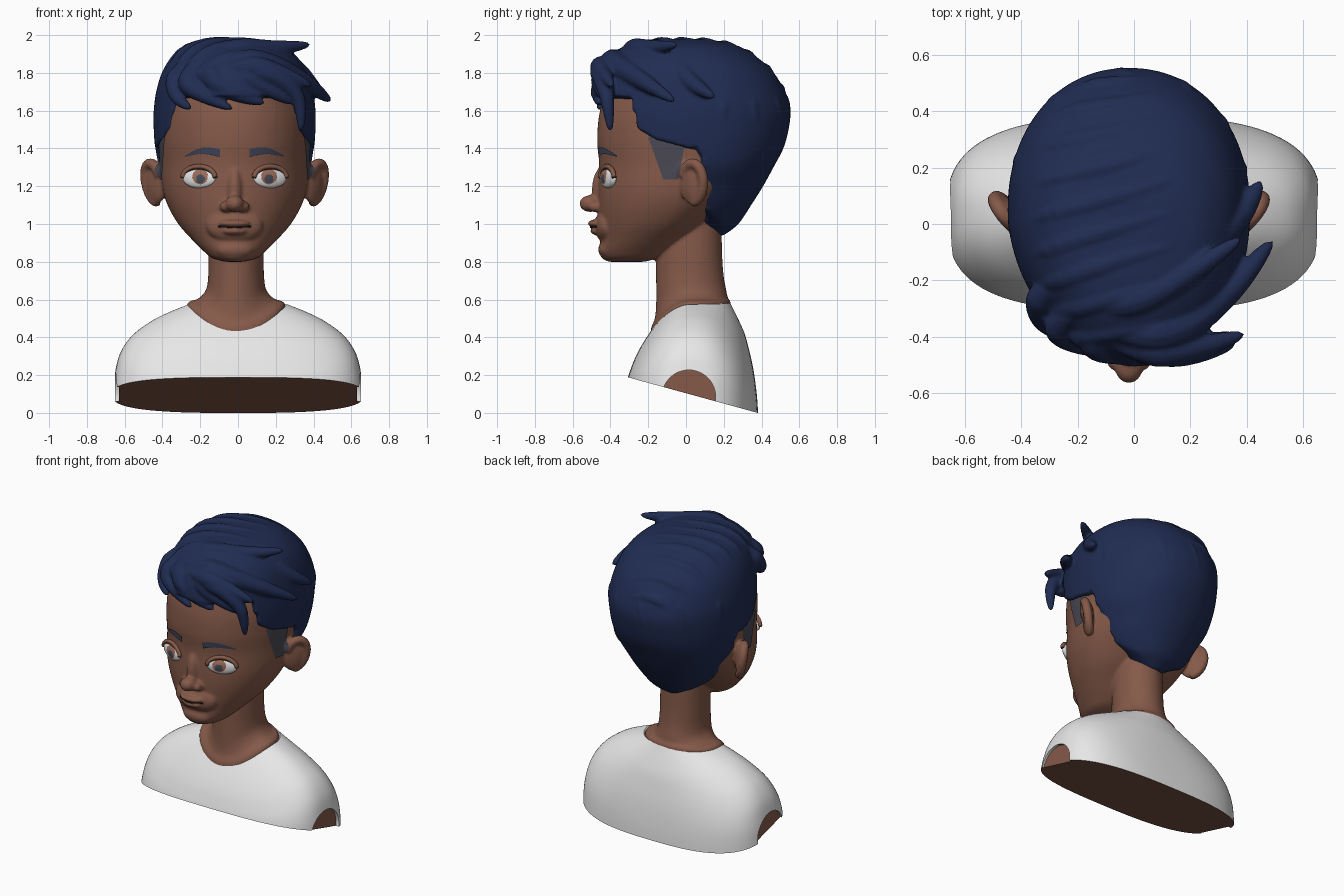
import bpy, bmesh, math
from mathutils import Vector, Matrix, Euler
from mathutils.bvhtree import BVHTree

if "Cube" in bpy.data.objects:
    bpy.data.objects.remove(bpy.data.objects["Cube"])

HX = -0.018  # the head sits slightly off centre


def material(name, r, g, b):
    m = bpy.data.materials.new(name)
    m.diffuse_color = (r, g, b, 1)
    m.use_nodes = True
    m.node_tree.nodes["Principled BSDF"].inputs["Base Color"].default_value = m.diffuse_color
    return m


SKIN = material("brown skin", .232, .101, .066)
HAIR = material("navy hair", .0145, .0255, .084)
SHIRT = material("white shirt", .80, .80, .80)
FADE = material("grey shaved hair", .068, .066, .09)
BROW = material("slate brow", .05, .056, .095)
WHITE = material("eye white", .83, .83, .83)
IRIS = material("brown iris", .33, .15, .10)
PUPIL = material("grey pupil", .06, .07, .10)
LASH = material("dark lash", .022, .013, .012)


def finish(name, bm, mats):
    me = bpy.data.meshes.new(name)
    bm.to_mesh(me)
    ob = bpy.data.objects.new(name, me)
    bpy.context.collection.objects.link(ob)
    for m in mats:
        me.materials.append(m)
    me.shade_smooth()
    return ob


def bake(ob, mats):
    """Replace the mesh by its modified version."""
    dg = bpy.context.evaluated_depsgraph_get()
    me = bpy.data.meshes.new_from_object(ob.evaluated_get(dg))
    ob.modifiers.clear()
    ob.data = me
    me.materials.clear()
    for m in mats:
        me.materials.append(m)
    me.shade_smooth()


def blend(name, bm, mat, voxel, smooth):
    """Fuse overlapping solids into one smooth skin."""
    bmesh.ops.recalc_face_normals(bm, faces=bm.faces)
    ob = finish(name, bm, [mat])
    m = ob.modifiers.new("fuse", 'REMESH')
    m.mode, m.voxel_size = 'VOXEL', voxel
    m = ob.modifiers.new("soften", 'SMOOTH')
    m.factor, m.iterations = .5, smooth
    bake(ob, [mat])
    return ob


def spline(keys, n):
    out, last = [], len(keys) - 1
    for i in range(n + 1):
        t = i / n * last
        k = min(int(t), last - 1)
        f = t - k
        p = [keys[min(max(k + j, 0), last)] for j in (-1, 0, 1, 2)]
        out.append([.5 * (2*b + (c-a)*f + (2*a-5*b+4*c-d)*f*f + (3*b-a-3*c+d)*f**3)
                    for a, b, c, d in zip(*p)])
    return out


def loft(bm, rings):
    vs = [[bm.verts.new(p) for p in r] for r in rings]
    for a, b in zip(vs, vs[1:]):
        for i in range(len(a)):
            j = (i + 1) % len(a)
            bm.faces.new((a[i], a[j], b[j], b[i]))
    bm.faces.new(vs[0][::-1])
    bm.faces.new(vs[-1])


def section(cx, rx, yf, yb, yc, zs, zf=None, zb=None, n=2, segs=96):
    """Egg-shaped ring; height may differ at side, front and back."""
    zf, zb = (zs if zf is None else zf), (zs if zb is None else zb)
    pts = []
    for i in range(segs):
        a = math.tau * i / segs
        c, s = math.cos(a), math.sin(a)
        x = cx + rx * math.copysign(abs(c) ** (2 / n), c)
        y = yc + math.copysign(abs(s) ** (2 / n), s) * (yb - yc if s > 0 else yc - yf)
        pts.append((x, y, zs + ((zb if s > 0 else zf) - zs) * s * s))
    return pts


def tube(bm, pts, r, taper=False, n=24, segs=12):
    path = [Vector(p) for p in spline(pts, n)]
    rings, nor = [], None
    for i, p in enumerate(path):
        t = (path[min(i + 1, n)] - path[max(i - 1, 0)]).normalized()
        nor = t.orthogonal() if nor is None else nor - t * nor.dot(t)
        nor.normalize()
        side, u = t.cross(nor), i / n
        w = r * (min(1, u * 3 + .1) * (1 - u) ** .55 if taper else 1) + .002
        rings.append([p + (nor * math.cos(a) + side * math.sin(a)) * w
                      for a in (math.tau * k / segs for k in range(segs))])
    loft(bm, rings)


def placed(loc, r, yaw=0):
    return Matrix.Translation(loc) @ Euler((0, 0, yaw)).to_matrix().to_4x4() @ Matrix.Diagonal((*r, 1))


def ball(bm, loc, r, yaw=0, u=32, v=20):
    bmesh.ops.create_uvsphere(bm, u_segments=u, v_segments=v, radius=1, matrix=placed(loc, r, yaw))


# --- shirt: lofted from neckline to hem, slanted flat cut below ---
keys = [(.26, -.185, .235, .575, .435, .58, 2), (.36, -.215, .275, .535, .39, .50, 2.1),
        (.46, -.245, .31, .485, .34, .42, 2.2), (.56, -.27, .335, .41, .29, .33, 2.4),
        (.622, -.29, .355, .32, .24, .24, 2.6), (.65, -.31, .37, .22, .18, .14, 2.8),
        (.665, -.325, .38, .1, .1, .03, 2.8), (.667, -.34, .385, -.12, -.12, -.12, 2.8)]
rows = [(.15, -.1, .16, .45, .38, .45, 2)] + spline(keys, 40)
bm = bmesh.new()
loft(bm, [section(0, rx, yf, yb, .03, zs, zf, zb, n) for rx, yf, yb, zs, zf, zb, n in rows])
cut = bmesh.ops.bisect_plane(bm, geom=bm.verts[:] + bm.edges[:] + bm.faces[:],
                             plane_co=(0, 0, .104), plane_no=(0, .274, 1), clear_inner=True)
bmesh.ops.edgeloop_fill(bm, edges=[e for e in cut['geom_cut'] if isinstance(e, bmesh.types.BMEdge)])
bmesh.ops.recalc_face_normals(bm, faces=bm.faces)
shirt = finish("shirt", bm, [SHIRT, SKIN])
# arm openings
bm = bmesh.new()
for s in (1, -1):
    bmesh.ops.create_cone(bm, cap_ends=True, segments=48, radius1=.142, radius2=.142, depth=.2,
                          matrix=Matrix.Translation((s * .73, .015, .085)) @ Matrix.Rotation(math.pi / 2, 4, 'Y'))
cutter = finish("arm_cutter", bm, [SKIN])
cutter.hide_render = True
m = shirt.modifiers.new("armholes", 'BOOLEAN')
m.operation, m.solver, m.object = 'DIFFERENCE', 'EXACT', cutter
bake(shirt, [SHIRT, SKIN])
bpy.data.objects.remove(cutter)
down = Vector((0, -.274, -1)).normalized()
for p in shirt.data.polygons:
    c = p.center
    arm = math.hypot(c.y - .015, c.z - .085) < .15 and abs(abs(c.x) - .63) < .003
    p.material_index = 1 if arm or p.normal.dot(down) > .99 else 0
shirt.data.set_sharp_from_angle(angle=math.radians(40))

# --- head, neck and ears fused into one skin ---
bm = bmesh.new()
head = [(.80, .05, -.41, -.22, -.31), (.82, .12, -.445, -.15, -.28), (.86, .168, -.458, -.08, -.25),
        (.92, .228, -.452, 0, -.2), (1.0, .298, -.457, .1, -.13), (1.1, .355, -.465, .2, -.07),
        (1.2, .384, -.465, .3, -.03), (1.32, .392, -.46, .37, 0), (1.45, .395, -.47, .43, 0),
        (1.6, .38, -.455, .45, 0), (1.75, .32, -.40, .4, 0), (1.86, .2, -.26, .27, 0), (1.9, .05, -.07, .07, 0)]
loft(bm, [section(HX, rx, yf, yb, yc, z, n=2.1) for z, rx, yf, yb, yc in spline(head, 60)])
neck = [(.25, -.175, .225, .45, .33, .45), (.26, -.187, .236, .575, .435, .58), (.2, -.165, .222, .605, .50, .605),
        (.16, -.158, .213, .65, .58, .65), (.148, -.158, .2, .72, .70, .72), (.146, -.158, .192, .82, .82, .82),
        (.144, -.15, .188, .95, .95, .95), (.14, -.1, .18, 1.1, 1.1, 1.1)]
loft(bm, [section(-.01, rx, yf, yb, .03, zs, zf, zb) for rx, yf, yb, zs, zf, zb in spline(neck, 40)])
for loc, r in [((0, -.506, 1.108), (.05, .058, .045)), ((0, -.44, 1.18), (.045, .058, .125)),    # nose
               ((0, -.425, .99), (.15, .058, .09)), ((0, -.415, .865), (.10, .05, .05)),         # muzzle, chin
               ((0, -.472, 1.003), (.085, .05, .021)), ((0, -.46, .962), (.07, .047, .022))]:    # lips
    ball(bm, (HX + loc[0], loc[1], loc[2]), r)
for s in (1, -1):
    ball(bm, (HX + s * .046, -.482, 1.092), (.033, .037, .03))  # nostril wing
    c = Vector((HX + s * .417, .035, 1.218))
    ball(bm, c, (.034, .085, .115), -s * .6435)
    rim = [c + Vector((s * .6, .8, 0)) * .07 * math.cos(a) + Vector((s * (.01 + .02 * math.sin(a)), 0, .103 * math.sin(a)))
           for a in (math.radians(d) for d in range(160, -91, -25))]
    tube(bm, rim, .026)
skin = blend("head_and_neck", bm, SKIN, .009, 6)
tree = BVHTree.FromPolygons([v.co for v in skin.data.vertices], [p.vertices[:] for p in skin.data.polygons])


def face_y(x, z):
    return tree.ray_cast(Vector((x, -2, z)), Vector((0, 1, 0)))[0].y


def plate(name, grid, mat):
    b = bmesh.new()
    vs = [[b.verts.new(p) for p in row] for row in grid]
    for a, c in zip(vs, vs[1:]):
        for i in range(len(a) - 1):
            b.faces.new((a[i], a[i + 1], c[i + 1], c[i]))
    bmesh.ops.recalc_face_normals(b, faces=b.faces)
    finish(name, b, [mat])


for s, tag in ((1, "left"), (-1, "right")):
    # eyeball with iris and pupil
    ex, ez = HX + s * .187, 1.243
    M = placed((ex, face_y(ex, ez) + .002, ez), (.094, .026, .053), s * .40)
    bm = bmesh.new()
    bmesh.ops.create_uvsphere(bm, u_segments=96, v_segments=64, radius=1, matrix=M)
    for f in bm.faces:
        c = f.calc_center_median()
        d = math.hypot(c.x - ex + s * .005, c.z - ez - .008)
        dp = math.hypot(c.x - ex + s * .005, c.z - ez + .004)
        f.material_index = 2 if dp < .023 else 1 if d < .041 else 0
    finish(tag + "_eye", bm, [WHITE, IRIS, PUPIL])
    # upper lid and lashes
    for part, lo, hi, k, r, mat in (("lash", 0, 180, 1.0, .008, LASH), ("upper_lid", 5, 175, 1.17, .011, SKIN)):
        bm = bmesh.new()
        arc = [math.radians(lo + (hi - lo) * i / 10) for i in range(11)]
        tube(bm, [M @ Vector((math.cos(a), -.25, math.sin(a) * k)) for a in arc], r)
        bmesh.ops.recalc_face_normals(bm, faces=bm.faces)
        finish(tag + "_" + part, bm, [mat])
    # eyebrow
    grid = []
    for i in range(15):
        u = i / 14
        x, zc = HX + s * (.078 + .182 * u), 1.375 + .02 * math.sin(math.pi * u) - .016 * u
        zz = [zc + .021 * (1 - .85 * u * u) * (j / 2 - 1) for j in range(5)]
        grid.append([(x, face_y(x, z) - .008, z) for z in zz])
    plate(tag + "_eyebrow", grid, BROW)
    # shaved sideburn
    grid = []
    for i in range(15):
        t = i / 14
        z, y0, y1 = 1.46 - .225 * t, -.2 + .08 * t, .0 - .04 * t
        row = []
        for j in range(9):
            y = y0 + (y1 - y0) * j / 8
            x = tree.ray_cast(Vector((s * 2, y, z)), Vector((-s, 0, 0)))[0].x
            row.append((x + s * .006, y, z))
        grid.append(row)
    plate(tag + "_sideburn", grid, FADE)

# mouth line
bm = bmesh.new()
tube(bm, [(HX + x, face_y(HX + x, .983 + abs(x) * .05), .983 + abs(x) * .05)
          for x in (-.085, -.05, -.02, 0, .02, .05, .085)], .003)
finish("mouth_line", bm, [LASH])

# --- hair: shell that sinks into the head below the hairline ---
line = [(-.7, 1.66), (-.30, 1.64), (-.27, 1.48), (-.17, 1.42), (.03, 1.37), (.08, 1.3), (.11, 1.0), (.2, .93), (.7, .9)]


def hairline(y):
    for (a, za), (b, zb) in zip(line, line[1:]):
        if y <= b:
            return za + (zb - za) * (y - a) / (b - a)


shell = [(.94, .12, -.1, .2), (1.0, .20, -.1, .277), (1.1, .29, -.15, .345), (1.2, .345, -.2, .408),
         (1.3, .40, -.3, .463), (1.4, .42, -.46, .515), (1.5, .428, -.49, .543), (1.6, .428, -.505, .552),
         (1.7, .415, -.505, .523), (1.8, .385, -.48, .465), (1.88, .335, -.42, .38), (1.945, .25, -.32, .27),
         (1.976, .13, -.2, .12), (1.98, .02, -.08, -.02)]
rings = []
for z, rx, yf, yb in spline(shell, 110):
    ring = []
    for x, y, _ in section(HX, rx, yf, yb, min(.05, (yf + yb) / 2 + .03), z, n=2.12, segs=160):
        k = .65 + .35 * min(1, max(0, (z - hairline(y)) / (.03 if y < .03 else .07)))
        if y < 0:  # the fringe is shallower on the parting side
            k *= 1 - .06 * min(1, max(0, -x / .25)) * min(1, -y / .3)
        ring.append((HX + (x - HX) * max(k, .65), y * k if y < .1 else y, z))
    rings.append(ring)
bm = bmesh.new()
loft(bm, rings)
bmesh.ops.recalc_face_normals(bm, faces=bm.faces)
cap = BVHTree.FromBMesh(bm)
core = Vector((HX, .03, 1.5))


def on_hair(d, sink):
    d = Vector(d).normalized()
    return cap.ray_cast(core + d * 1.2, -d)[0] - d * sink


# strands swept over the top from one side to the other
for i in range(9):
    psi0 = math.radians(-46 + 14 * i)
    pts = []
    for k in range(9):
        phi = math.radians(-72 + 18 * k)
        psi = psi0 + .28 * phi * math.cos(psi0)
        pts.append(on_hair((math.sin(phi) * math.cos(psi), math.sin(psi), math.cos(phi) * math.cos(psi)), .032))
    tube(bm, pts, .056, True)
# strands running down the back to the nape
for i in range(6):
    th = math.radians(-65 + 26 * i)
    pts = [on_hair((math.sin(th + .35 - .09 * k) * math.cos(e), math.cos(th) * math.cos(e), math.sin(e)), .045)
           for k, e in enumerate(math.radians(d) for d in (42, 25, 10, -5, -18, -28))]
    tube(bm, pts, .062, True)
# fringe curls and loose pointed locks
for r, *pts in [(.065, (-.26, -.2, 1.88), (-.33, -.27, 1.76), (-.32, -.345, 1.67), (-.25, -.405, 1.61)),
                (.07, (-.2, -.30, 1.89), (-.26, -.37, 1.75), (-.18, -.425, 1.68), (-.03, -.46, 1.61)),
                (.078, (-.1, -.33, 1.9), (-.13, -.42, 1.77), (0, -.455, 1.69), (.14, -.46, 1.64)),
                (.075, (.05, -.36, 1.88), (.05, -.44, 1.78), (.17, -.44, 1.71), (.29, -.41, 1.64)),
                (.07, (-.1, -.43, 1.8), (.15, -.45, 1.8), (.31, -.42, 1.68), (.335, -.40, 1.49)),
                (.07, (-.1, -.42, 1.82), (.1, -.45, 1.83), (.25, -.43, 1.79), (.39, -.39, 1.73)),
                (.075, (-.25, -.28, 1.86), (0, -.27, 1.92), (.2, -.17, 1.93), (.38, -.05, 1.95)),
                (.09, (-.2, -.34, 1.84), (.1, -.38, 1.85), (.32, -.25, 1.77), (.49, -.06, 1.65)),
                (.08, (.1, -.2, 1.88), (.28, -.05, 1.82), (.38, .04, 1.74), (.45, .15, 1.67))]:
    tube(bm, pts, r, True)
blend("hair", bm, HAIR, .010, 2)
